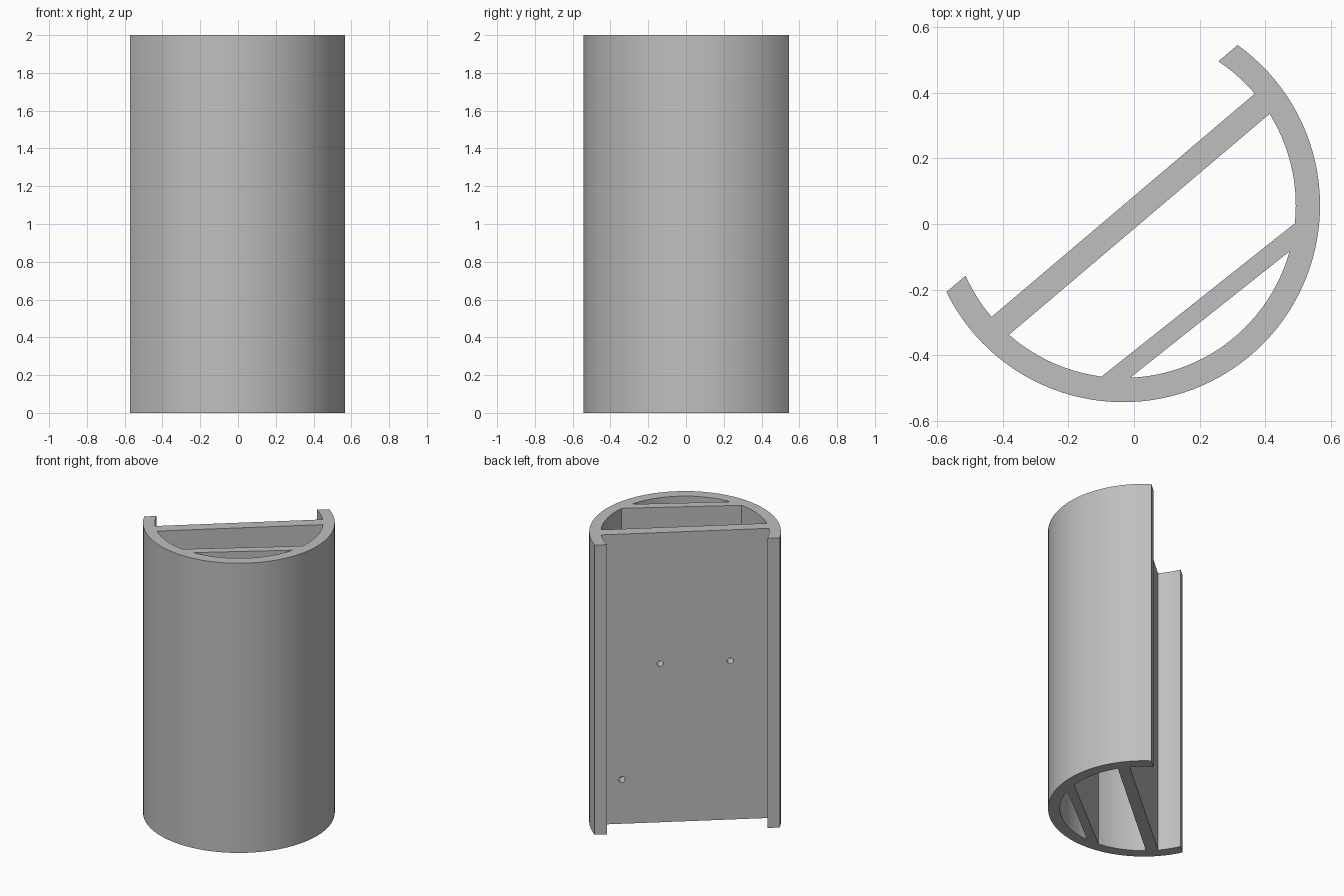
import bpy
import bmesh
from math import radians, degrees, asin, cos, sin, pi
from mathutils import Matrix, Vector

cube = bpy.data.objects.get("Cube")
if cube:
    bpy.data.objects.remove(cube, do_unlink=True)

HEIGHT = 2.0
CENTRE = Vector((-0.033, 0.057))    # axis of the curved shell
OUTER, INNER = 0.6, 0.526
PANEL = 40.3                        # direction of the main panel, degrees
BRACE = 38.4                        # direction of the thin brace panel

grey = bpy.data.materials.new("plain_grey")
grey.use_nodes = True
colour = (0.52, 0.52, 0.52, 1)
grey.diffuse_color = colour
grey.node_tree.nodes["Principled BSDF"].inputs["Base Color"].default_value = colour


def chord(r, direction, offset):
    """Left and right end angles of a chord, walking round the front."""
    tilt = degrees(asin(offset / r))
    return direction + 180 - tilt, direction + 360 + tilt


def arc(r, start, end):
    steps = max(2, round(abs(end - start) / 3))
    angles = [radians(start + (end - start) * i / steps) for i in range(steps + 1)]
    return [CENTRE + r * Vector((cos(a), sin(a))) for a in angles]


def make_object(name, bm):
    bmesh.ops.recalc_face_normals(bm, faces=bm.faces)
    mesh = bpy.data.meshes.new(name)
    bm.to_mesh(mesh)
    bm.free()
    mesh.materials.append(grey)
    obj = bpy.data.objects.new(name, mesh)
    bpy.context.collection.objects.link(obj)
    return obj


def prism(name, outline, z0, z1):
    bm = bmesh.new()
    base = bm.faces.new([bm.verts.new((p.x, p.y, z0)) for p in outline])
    top = bmesh.ops.extrude_face_region(bm, geom=[base])["geom"]
    verts = [v for v in top if isinstance(v, bmesh.types.BMVert)]
    bmesh.ops.translate(bm, verts=verts, vec=(0, 0, z1 - z0))
    return make_object(name, bm)


# Solid body: a cylinder with its back sliced off
body = prism("curved_housing", arc(OUTER, *chord(OUTER, PANEL, 0.147)), 0, HEIGHT)

# Full-height openings: back recess, main chamber, front chamber
low, high = -0.1, HEIGHT + 0.1
panel_left, panel_right = chord(INNER, PANEL, -0.076)
brace_left, brace_right = chord(INNER, BRACE, -0.368)
cutters = [
    prism("recess_cutter", arc(INNER, PANEL, PANEL + 180), low, high),
    prism("chamber_cutter", arc(INNER, panel_left, brace_left)
          + arc(INNER, brace_right, panel_right), low, high),
    prism("front_chamber_cutter", arc(INNER, *chord(INNER, BRACE, -0.425)), low, high),
]

# Small screw holes through the main panel
along = Vector((cos(radians(PANEL)), sin(radians(PANEL))))
turn = Matrix.Rotation(radians(PANEL), 4, "Z") @ Matrix.Rotation(pi / 2, 4, "X")
for s, z in ((0.157, 1.095), (-0.284, 1.095), (0.397, 0.305)):
    p = CENTRE + along * s
    bm = bmesh.new()
    bmesh.ops.create_cone(bm, cap_ends=True, segments=24, radius1=0.02, radius2=0.02,
                          depth=0.2, matrix=Matrix.Translation((p.x, p.y, z)) @ turn)
    cutters.append(make_object("screw_hole_cutter", bm))

# Cut the openings, then drop the cutters
bpy.ops.object.select_all(action="DESELECT")
bpy.context.view_layer.objects.active = body
body.select_set(True)
for cutter in cutters:
    cutter.hide_render = True
    mod = body.modifiers.new("opening", "BOOLEAN")
    mod.operation, mod.solver, mod.object = "DIFFERENCE", "EXACT", cutter
    bpy.ops.object.modifier_apply(modifier=mod.name)
    bpy.data.objects.remove(cutter, do_unlink=True)

bpy.ops.object.shade_smooth_by_angle(angle=radians(30))
